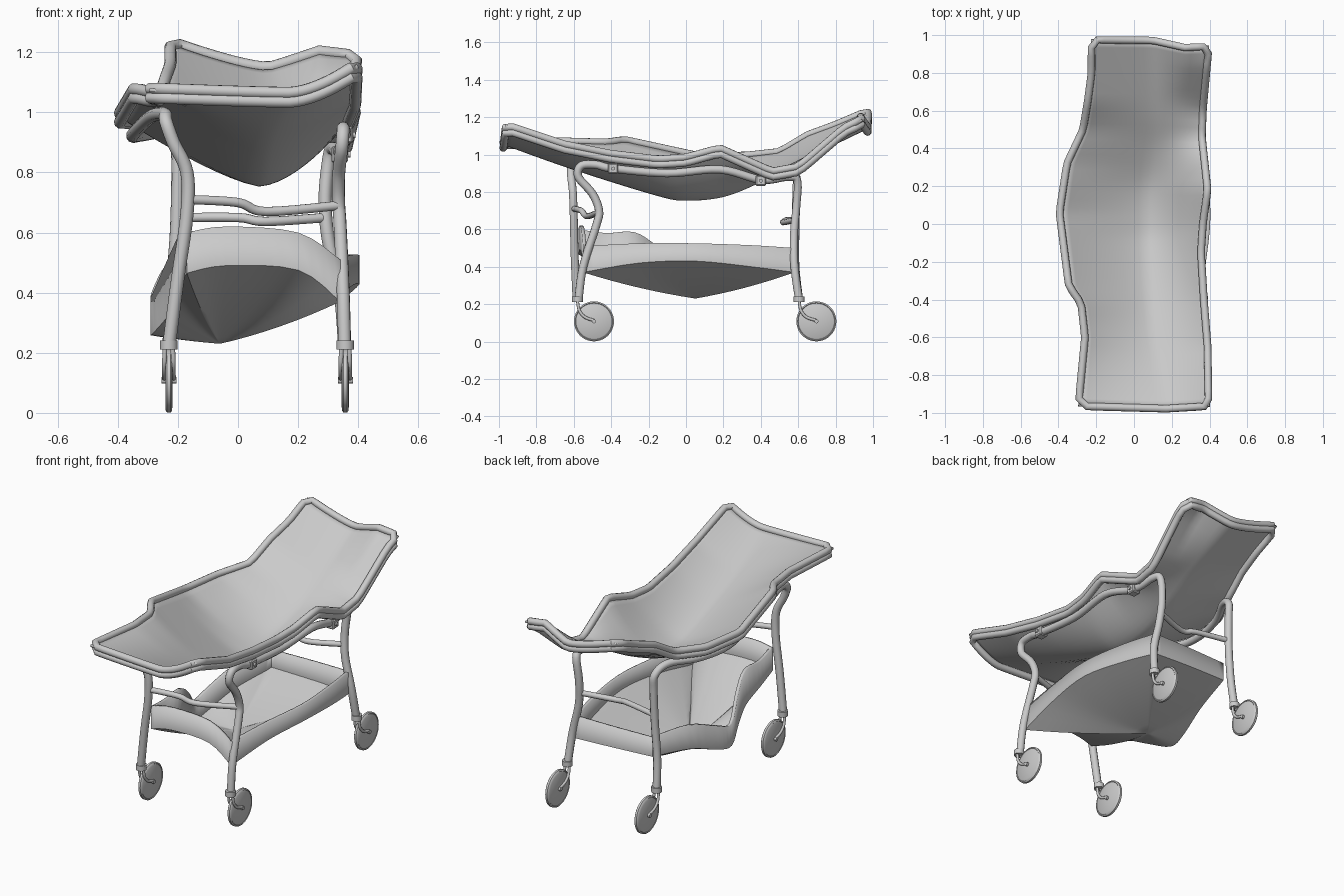
import bpy, bmesh, math
from mathutils import Vector

if "Cube" in bpy.data.objects:
    bpy.data.objects.remove(bpy.data.objects["Cube"])


def catmull(pts, n=5, closed=False):
    """Smooth path through points of any dimension."""
    P = [Vector(p) for p in pts]
    m = len(P)
    get = (lambda i: P[i % m]) if closed else (lambda i: P[max(0, min(m - 1, i))])
    out = []
    for i in range(m if closed else m - 1):
        a, b, c, d = get(i - 1), get(i), get(i + 1), get(i + 2)
        for k in range(n):
            t = k / n
            out.append(b + (c - a) * (t / 2) + (a * 2 - b * 5 + c * 4 - d) * (t * t / 2)
                       + (b * 3 - a - c * 3 + d) * (t ** 3 / 2))
    return out if closed else out + [P[-1]]


def shade(ob, angle=40):
    bpy.ops.object.select_all(action='DESELECT')
    ob.select_set(True)
    bpy.context.view_layer.objects.active = ob
    bpy.ops.object.shade_smooth_by_angle(angle=math.radians(angle))


def mesh(name, verts, faces, thick=0):
    me = bpy.data.meshes.new(name)
    me.from_pydata([tuple(v) for v in verts], [], faces)
    ob = bpy.data.objects.new(name, me)
    bpy.context.collection.objects.link(ob)
    shade(ob)
    if thick:
        mod = ob.modifiers.new("thickness", 'SOLIDIFY')
        mod.thickness, mod.offset = thick, -1
    return ob


def tube(name, pts, r, closed=False):
    cu = bpy.data.curves.new(name, 'CURVE')
    cu.dimensions = '3D'
    cu.bevel_depth, cu.bevel_resolution, cu.use_fill_caps = r, 3, True
    sp = cu.splines.new('POLY')
    sp.points.add(len(pts) - 1)
    for q, p in zip(sp.points, pts):
        q.co = (p[0], p[1], p[2], 1)
    sp.use_cyclic_u = closed
    ob = bpy.data.objects.new(name, cu)
    bpy.context.collection.objects.link(ob)
    bpy.ops.object.select_all(action='DESELECT')
    ob.select_set(True)
    bpy.context.view_layer.objects.active = ob
    bpy.ops.object.convert(target='MESH')
    shade(bpy.context.object)


def at_y(path, y):
    """Linear lookup of a point on a path ordered by y."""
    for a, b in zip(path, path[1:]):
        if y <= b[1] or b is path[-1]:
            return Vector(a).lerp(Vector(b), (y - a[1]) / (b[1] - a[1]))


# Top tray: left rim, valley and right rim, lofted along y
left = [(-.295, -.965, 1.08), (-.26, -.6, 1.07), (-.28, -.42, 1.065), (-.345, -.33, 1.08), (-.395, .06, .995),
        (-.355, .32, .995), (-.27, .5, 1.015), (-.245, .65, 1.105), (-.225, .8, 1.16), (-.225, .975, 1.235)]
mid = [(.17, -.978, 1.065), (.1, -.6, .93), (.07, -.15, .79), (.07, 0, .765), (.07, .2, .785),
       (.09, .4, .865), (.1, .6, .97), (.08, .972, 1.15)]
right = [(.395, -.965, 1.16), (.39, -.65, 1.055), (.37, -.4, 1.005), (.355, -.15, .975), (.365, 0, .985),
         (.39, .18, 1.035), (.36, .46, .91), (.365, .6, .935), (.388, .85, 1.14), (.398, .945, 1.18)]
mid = catmull(mid, 6)
NV, NU = 48, 20
rows = []
for j in range(NV + 1):
    t = j / NV
    L, M, R = [at_y(p, p[0][1] + t * (p[-1][1] - p[0][1])) for p in (left, mid, right)]
    row = []
    for i in range(NU + 1):
        u = 2 * i / NU - 1
        S = L if u < 0 else R
        p = M.lerp(S, abs(u))
        p.z = M.z + (S.z - M.z) * abs(u) ** (1.3 if u < 0 else 1.65)
        # raised, pulled-in spot on the rear edge
        bump = max(0, 1 - abs(u - .6) / .5) * max(0, (t - .85) / .15)
        p.z += .04 * bump
        p.y -= .022 * bump
        row.append(p)
    rows.append(row)
W = NU + 1
mesh("top_tray", [p for r in rows for p in r],
     [(j * W + i, j * W + i + 1, (j + 1) * W + i + 1, (j + 1) * W + i)
      for j in range(NV) for i in range(NU)], .012)

# Rolled tray rim: two stacked beads, corners rounded
edges = [rows[0], [r[-1] for r in rows], rows[-1][::-1], [r[0] for r in rows][::-1]]
loop = [p for e in edges for p in e[1:-1]]
tube("tray_rim", loop, .02, True)
tube("tray_rim_lower_bead", [p + Vector((0, 0, -.03)) for p in loop], .02, True)

# Side frames: each is one bent tube forming two legs and a rail
frames = {
    "right_leg_frame": [(.355, -.575, .22), (.35, -.55, .4), (.34, -.48, .62), (.335, -.465, .7), (.335, -.50, .79),
                        (.345, -.575, .88), (.35, -.56, .94), (.35, -.48, .945), (.355, -.39, .925), (.35, -.1, .90),
                        (.36, .18, .92), (.335, .4, .865), (.32, .54, .88), (.305, .595, .86), (.29, .59, .72),
                        (.30, .578, .58), (.34, .58, .4), (.355, .605, .22)],
    "left_leg_frame": [(-.23, -.585, .22), (-.20, -.595, .45), (-.17, -.60, .66), (-.17, -.605, .8),
                       (-.215, -.615, .9), (-.24, -.605, .97), (-.245, -.54, .995), (-.29, -.33, .985),
                       (-.35, .06, .925), (-.32, .32, .925), (-.235, .5, .935), (-.205, .585, .89),
                       (-.2, .59, .8), (-.205, .585, .6), (-.22, .585, .4), (-.23, .605, .22)]}
for name, pts in frames.items():
    tube(name, catmull(pts, 6), .022)

# Crossbars between the legs
tube("front_crossbar", catmull([(-.165, -.60, .71), (0, -.56, .70), (.09, -.53, .67), (.335, -.47, .69)]), .016)
tube("rear_crossbar", catmull([(-.205, .585, .65), (0, .54, .65), (.09, .52, .637), (.295, .582, .65)]), .016)

# Rail brackets on the right side
for n, (x, y, z) in enumerate([(.355, -.39, .925), (.338, .4, .86)]):
    bpy.ops.mesh.primitive_cube_add(size=.055, location=(x, y, z))
    ob = bpy.context.object
    ob.name = f"rail_bracket_{n}"
    ob.modifiers.new("bevel", 'BEVEL').width = .006
    bpy.ops.mesh.primitive_cylinder_add(vertices=12, radius=.01, depth=.012, location=(x + .03, y, z),
                                        rotation=(0, math.pi / 2, 0))
    bpy.context.object.name = f"bracket_bolt_{n}"

# Lower basket: wall loop (x, y, top z, bottom z) and sagging floor
wall = [(-.17, -.575, .60, .465), (-.04, -.57, .62, .49), (.2, -.56, .60, .475), (.34, -.55, .51, .37),
        (.375, -.25, .525, .42), (.405, .05, .525, .43), (.375, .35, .515, .40), (.33, .58, .50, .37),
        (.1, .58, .50, .38), (-.18, .57, .50, .39), (-.24, .3, .49, .35), (-.28, .1, .42, .28),
        (-.288, -.02, .39, .26), (-.235, -.16, .51, .32), (-.2, -.28, .585, .38), (-.19, -.43, .58, .43)]
corners = {0, 3, 7, 9}
ring = []
for i, p in enumerate(wall):      # smooth between the four corners
    q = [Vector(wall[(i + k) % len(wall)]) for k in (-1, 0, 1, 2)]
    if i in corners:
        q[0] = q[1]
    if (i + 1) % len(wall) in corners:
        q[3] = q[2]
    ring += catmull(q, 4)[4:8]
n, C = len(ring), Vector((-.06, .05, .23))
K = 8
verts = [Vector((p[0], p[1], p[2])) for p in ring]
for k in range(K):
    t = k / K
    for p in ring:
        v = Vector((p[0], p[1], p[3])).lerp(C, t)
        v.z = p[3] + (C.z - p[3]) * t * (1.35 - .35 * t)
        verts.append(v)
verts.append(C)
faces = [(k * n + i, (k + 1) * n + i, (k + 1) * n + (i + 1) % n, k * n + (i + 1) % n)
         for k in range(K) for i in range(n)]
faces += [(K * n + i, len(verts) - 1, K * n + (i + 1) % n) for i in range(n)]
mesh("lower_basket", verts, faces, .018)

# Casters: collar, two fork prongs, axle and wheel
prof = [(.012, 0), (.012, .09), (.008, .097), (.011, .1), (.006, .107)]
prof = prof + [(-a, r) for a, r in reversed(prof)]
S = 40
for side, x in (("left", -.23), ("right", .357)):
    for end, y, wy in (("front", -.58, -.492), ("rear", .605, .697)):
        tag = f"{end}_{side}"
        bpy.ops.mesh.primitive_cylinder_add(vertices=20, radius=.029, depth=.03, location=(x, y, .226))
        bpy.context.object.name = tag + "_collar"
        shade(bpy.context.object)
        for s in (-1, 1):
            tube(f"{tag}_fork_{s}", catmull([(x + s * .013, y, .215), (x + s * .015, y + .01, .165),
                                             (x + s * .015, y + .04, .13), (x + s * .016, wy, .113)]), .008)
        bpy.ops.mesh.primitive_cylinder_add(vertices=12, radius=.011, depth=.05, location=(x, wy, .108),
                                            rotation=(0, math.pi / 2, 0))
        bpy.context.object.name = tag + "_axle"
        m = len(prof)
        vs = [(x + a, wy + r * math.cos(2 * math.pi * k / S), .108 + r * math.sin(2 * math.pi * k / S))
              for k in range(S) for a, r in prof]
        fs = [(k * m + i, k * m + i + 1, (k + 1) % S * m + i + 1, (k + 1) % S * m + i)
              for k in range(S) for i in range(m - 1)]
        ob = mesh(tag + "_wheel", vs, fs)
        bm = bmesh.new()
        bm.from_mesh(ob.data)
        bmesh.ops.remove_doubles(bm, verts=bm.verts, dist=.0005)
        bmesh.ops.recalc_face_normals(bm, faces=bm.faces)
        bm.to_mesh(ob.data)
        bm.free()
        shade(ob, 30)
